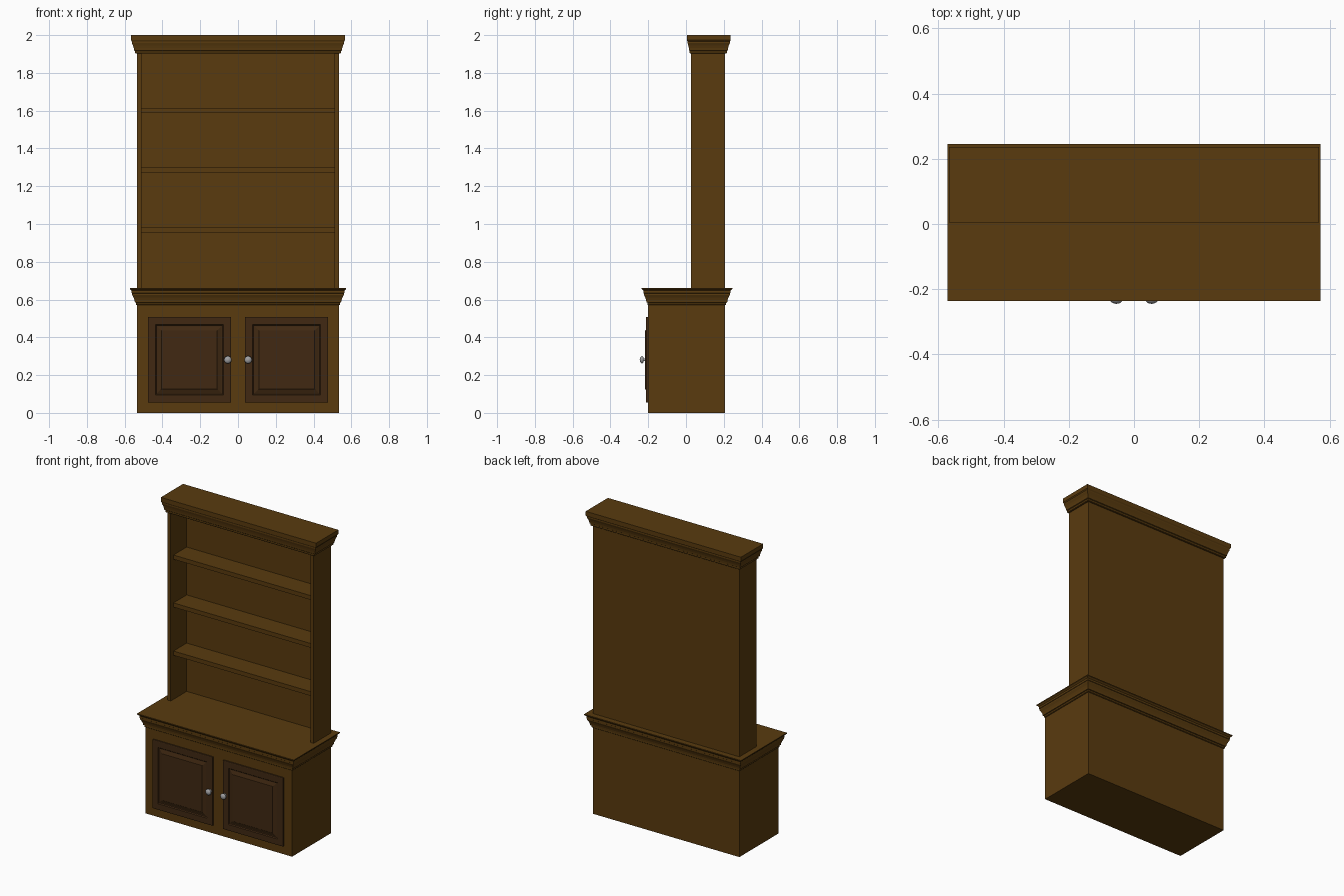
import bpy, bmesh
from math import cos, sin, pi

if "Cube" in bpy.data.objects:
    bpy.data.objects.remove(bpy.data.objects["Cube"])


def material(name, rgb):
    m = bpy.data.materials.new(name)
    m.diffuse_color = (*rgb, 1)
    m.use_nodes = True
    m.node_tree.nodes["Principled BSDF"].inputs["Base Color"].default_value = m.diffuse_color
    return m


WOOD = material("oak", (0.10, 0.043, 0.0045))
DARK = material("dark_oak", (0.052, 0.022, 0.006))
METAL = material("metal", (0.35, 0.35, 0.36))


def skin(name, rings, mat, smooth=False):
    """Join equal-length closed rings into a capped solid."""
    bm = bmesh.new()
    loops = [[bm.verts.new(p) for p in r] for r in rings]
    n = len(loops[0])
    for a, b in zip(loops, loops[1:]):
        for i in range(n):
            j = (i + 1) % n
            bm.faces.new((a[i], a[j], b[j], b[i]))
    bm.faces.new(loops[0])
    bm.faces.new(loops[-1])
    bmesh.ops.recalc_face_normals(bm, faces=bm.faces)
    me = bpy.data.meshes.new(name)
    bm.to_mesh(me)
    bm.free()
    me.materials.append(mat)
    ob = bpy.data.objects.new(name, me)
    bpy.context.collection.objects.link(ob)
    if smooth:
        for p in me.polygons:
            p.use_smooth = True
    return ob


def box(name, x, y, z, mat=WOOD):
    return skin(name, [[(x[0], y[0], h), (x[1], y[0], h), (x[1], y[1], h), (x[0], y[1], h)]
                       for h in z], mat)


def moulding(name, hx, y, profile):
    """Rectangular slab whose edge follows (side, front, back offset, z)."""
    rings = []
    for s, f, b, z in profile:
        x0, y0, y1 = hx + s, y[0] - f, y[1] + b
        rings.append([(-x0, y0, z), (x0, y0, z), (x0, y1, z), (-x0, y1, z)])
    return skin(name, rings, WOOD)


W, BACK, FRONT, HUTCH = 0.535, 0.207, -0.2, 0.026

# Lower cabinet and moulded counter
box("base_cabinet", (-W, W), (FRONT, BACK), (0, 0.575))
edge = [(0.003, 0.570), (0.006, 0.573), (0.006, 0.583), (0.011, 0.585), (0.013, 0.597),
        (0.018, 0.611), (0.025, 0.624), (0.025, 0.632), (0.028, 0.634), (0.028, 0.647),
        (0.033, 0.652), (0.038, 0.656), (0.038, 0.662)]
moulding("counter", W, (FRONT + 0.002, BACK), [(o, o, o, z) for o, z in edge])

# Open upper hutch
for s, side in ((-1, "left"), (1, "right")):
    box(f"hutch_side_{side}", sorted((s * 0.51, s * W)), (HUTCH, BACK), (0.66, 1.91))
box("hutch_back", (-0.51, 0.51), (0.193, BACK), (0.66, 1.91))
for i, z in enumerate((0.953, 1.271, 1.587)):
    box(f"shelf_{i + 1}", (-0.51, 0.51), (0.055, 0.193), (z, z + 0.028))

# Crown moulding
edge = [(0.006, 1.902), (0.010, 1.905), (0.010, 1.916), (0.015, 1.919), (0.017, 1.932),
        (0.021, 1.945), (0.027, 1.958), (0.027, 1.966), (0.032, 1.973), (0.032, 2.0)]
moulding("crown", W, (HUTCH, BACK), [(o, o * 0.66, o * 0.93, z) for o, z in edge])

# Raised-panel doors with round knobs
DOOR = [(0, FRONT + 0.002), (0, -0.211), (0.003, -0.213), (0.040, -0.213), (0.045, -0.207),
        (0.050, -0.207), (0.070, -0.214), (0.072, -0.216)]
KNOB = [(0.012, -0.212), (0.012, -0.216), (0.007, -0.218), (0.007, -0.224), (0.015, -0.226),
        (0.020, -0.231), (0.019, -0.236), (0.014, -0.241), (0.007, -0.244), (0.001, -0.245)]
for s, side in ((-1, "left"), (1, "right")):
    rings = []
    for i, y in DOOR:
        a, b, c, d = s * (0.038 + i), s * (0.477 - i), 0.055 + i, 0.507 - i
        rings.append([(a, y, c), (b, y, c), (b, y, d), (a, y, d)])
    skin(f"door_{side}", rings, DARK)
    skin(f"knob_{side}", [[(s * 0.054 + r * cos(t * pi / 12), y, 0.281 + r * sin(t * pi / 12))
                           for t in range(24)] for r, y in KNOB], METAL, True)
